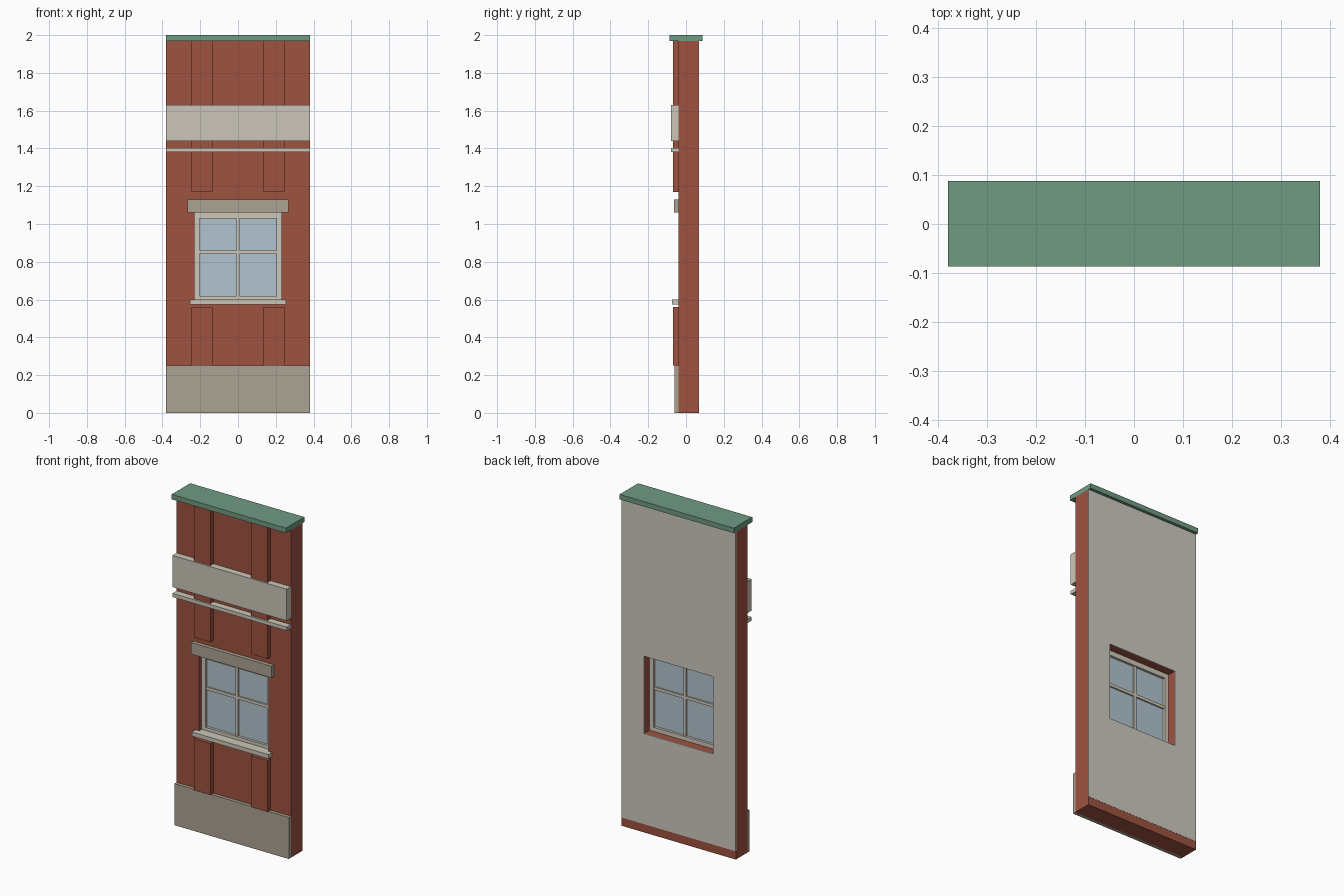
import bpy, bmesh

if "Cube" in bpy.data.objects:
    bpy.data.objects.remove(bpy.data.objects["Cube"])


def material(name, r, g, b):
    def lin(c):
        c /= 255
        return c / 12.92 if c <= 0.04045 else ((c + 0.055) / 1.055) ** 2.4
    m = bpy.data.materials.new(name)
    m.diffuse_color = (lin(r), lin(g), lin(b), 1)
    m.use_nodes = True
    m.node_tree.nodes["Principled BSDF"].inputs["Base Color"].default_value = m.diffuse_color
    return m


BRICK = material("red_brick", 158, 82, 64)
STONE = material("pale_stone", 203, 198, 185)
DARK_STONE = material("weathered_stone", 171, 163, 148)
COPPER = material("green_copper", 112, 155, 131)
PLASTER = material("inner_plaster", 207, 202, 192)
PAINT = material("frame_paint", 207, 200, 186)
GLASS = material("window_glass", 178, 197, 207)


def add_mesh(name, bm, mat):
    bmesh.ops.recalc_face_normals(bm, faces=bm.faces[:])
    me = bpy.data.meshes.new(name)
    bm.to_mesh(me)
    bm.free()
    me.materials.append(mat)
    ob = bpy.data.objects.new(name, me)
    bpy.context.collection.objects.link(ob)
    return ob


def box(name, x, y, z, mat):
    """Box from (min, max) pairs."""
    bm = bmesh.new()
    bmesh.ops.create_cube(bm, size=1)
    for v in bm.verts:
        v.co = [r[0] if c < 0 else r[1] for c, r in zip(v.co, (x, y, z))]
    return add_mesh(name, bm, mat)


def panel_with_hole(name, outer, hole, y, mat):
    """Upright slab with a rectangular opening; rectangles are x0, x1, z0, z1."""
    bm = bmesh.new()

    def ring(rect, yy):
        x0, x1, z0, z1 = rect
        return [bm.verts.new((px, yy, pz)) for px, pz in
                ((x0, z0), (x1, z0), (x1, z1), (x0, z1))]
    of, hf, hb, ob = ring(outer, y[0]), ring(hole, y[0]), ring(hole, y[1]), ring(outer, y[1])
    for a, b in ((of, hf), (hf, hb), (hb, ob), (ob, of)):
        for i in range(4):
            j = (i + 1) % 4
            bm.faces.new((a[i], a[j], b[j], b[i]))
    return add_mesh(name, bm, mat)


W = 0.38                               # half width of the facade
FACE = -0.04                           # front of the brick wall
OPENING = (-0.23, 0.23, 0.595, 1.06)
PANE = (-0.205, 0.205, 0.62, 1.03)

# Wall, inner lining and coping
panel_with_hole("brick_wall", (-W, W, 0, 1.97), OPENING, (FACE, 0.065), BRICK)
panel_with_hole("inner_lining", (-W, W, 0.05, 1.97), OPENING, (0.065, 0.07), PLASTER)
box("lower_wall_back", (-W, W), (0.065, 0.069), (0, 0.05), BRICK)
box("coping", (-W, W), (-0.087, 0.088), (1.97, 2.0), COPPER)

# Horizontal stonework
box("plinth", (-W, W), (-0.06, FACE), (0, 0.25), DARK_STONE)
box("wide_band", (-W, W), (-0.08, FACE), (1.44, 1.63), STONE)
box("string_course", (-W, W), (-0.08, FACE), (1.38, 1.402), STONE)
box("lintel", (-0.267, 0.267), (-0.063, FACE), (1.06, 1.13), DARK_STONE)
box("sill", (-0.255, 0.255), (-0.075, -0.015), (0.575, 0.6), STONE)

# Brick pilasters on both sides, below and above the window
for side, s in (("left", -1), ("right", 1)):
    x = tuple(sorted((s * 0.135, s * 0.245)))
    box(side + "_lower_pilaster", x, (-0.069, FACE), (0.25, 0.56), BRICK)
    box(side + "_upper_pilaster", x, (-0.069, FACE), (1.17, 1.97), BRICK)

# Window
panel_with_hole("window_frame", OPENING, PANE, (-0.017, 0.017), PAINT)
box("glass", PANE[:2], (-0.002, 0.002), PANE[2:], GLASS)
box("vertical_glazing_bar", (-0.009, 0.009), (-0.012, 0.012), PANE[2:], PAINT)
box("horizontal_glazing_bar", PANE[:2], (-0.011, 0.011), (0.842, 0.86), PAINT)
